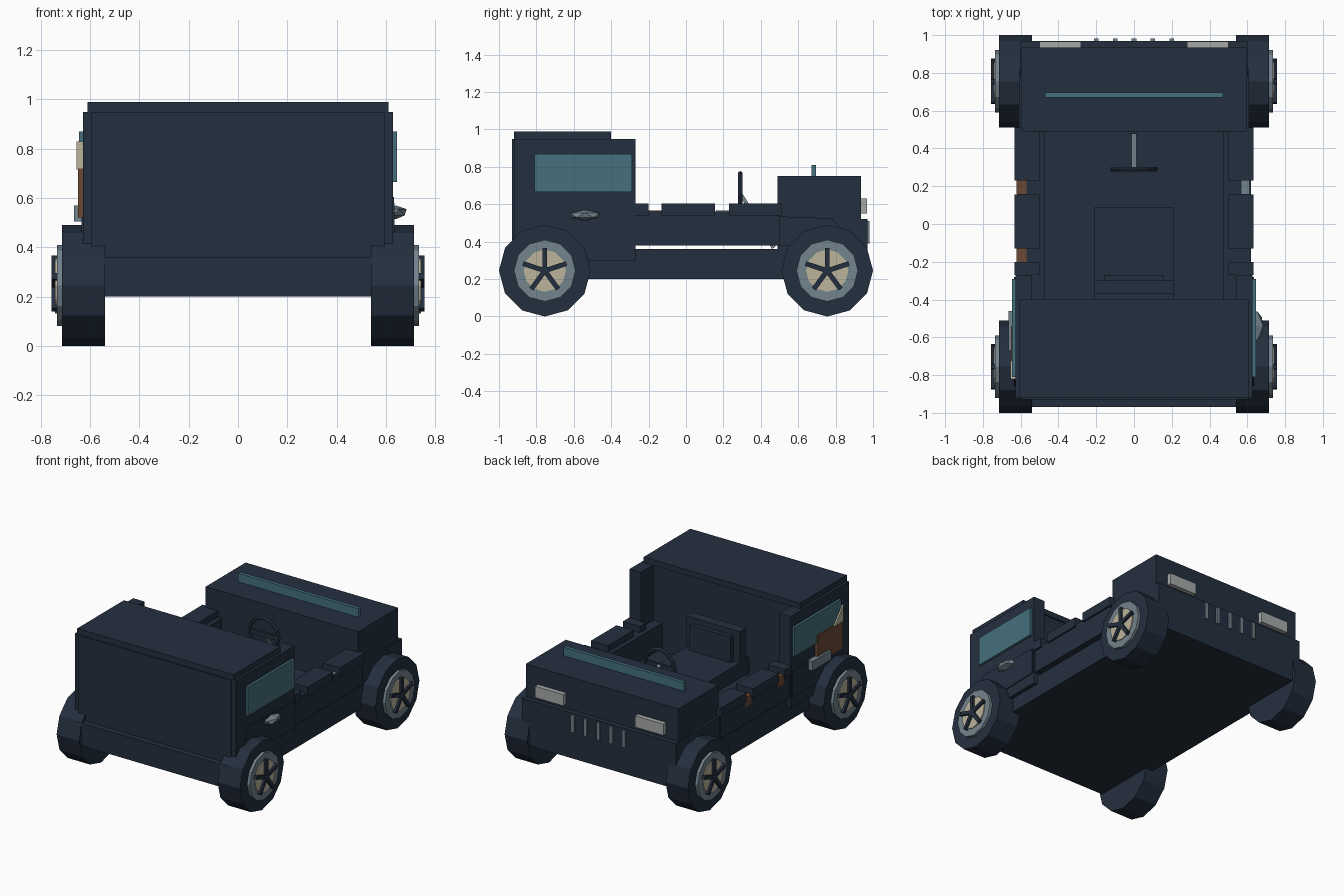
import bpy, bmesh, math
from mathutils import Matrix, Vector

if "Cube" in bpy.data.objects:
    bpy.data.objects.remove(bpy.data.objects["Cube"])


def mat(name, r, g, b):
    m = bpy.data.materials.new(name)
    m.diffuse_color = (r, g, b, 1)
    m.use_nodes = True
    m.node_tree.nodes["Principled BSDF"].inputs["Base Color"].default_value = m.diffuse_color
    return m


NAVY = mat("dark navy", 0.0176, 0.0284, 0.0490)
TEAL = mat("teal glass", 0.058, 0.162, 0.205)
LAMP = mat("lamp grey", 0.376, 0.402, 0.392)
STEEL = mat("steel grey", 0.171, 0.231, 0.270)
CREAM = mat("cream", 0.500, 0.455, 0.335)
BROWN = mat("brown", 0.150, 0.068, 0.036)


def finish(bm, name, material):
    bmesh.ops.recalc_face_normals(bm, faces=bm.faces[:])
    me = bpy.data.meshes.new(name)
    bm.to_mesh(me)
    bm.free()
    me.materials.append(material)
    ob = bpy.data.objects.new(name, me)
    bpy.context.collection.objects.link(ob)
    return ob


def box(name, x, y, z, material=NAVY):
    """Box from (min, max) ranges."""
    bm = bmesh.new()
    bmesh.ops.create_cube(bm, size=1)
    for v in bm.verts:
        v.co = [(a + b) / 2 + c * (b - a) for c, (a, b) in zip(v.co, (x, y, z))]
    return finish(bm, name, material)


def prism(name, x0, x1, profile, material=NAVY):
    """Side profile of (y, z) points extruded along x."""
    bm = bmesh.new()
    face = bm.faces.new([bm.verts.new((x0, y, z)) for y, z in profile])
    ext = bmesh.ops.extrude_face_region(bm, geom=[face])
    for v in ext["geom"]:
        if isinstance(v, bmesh.types.BMVert):
            v.co.x = x1
    return finish(bm, name, material)


def disc(name, x0, x1, y, z, r, material, sides=12):
    """Cylinder lying along x."""
    pts = [(y + r * math.sin(2 * math.pi * i / sides),
            z + r * math.cos(2 * math.pi * i / sides)) for i in range(sides)]
    return prism(name, x0, x1, pts, material)


def span(s, a, b):
    return tuple(sorted((s * a, s * b)))


# chassis, hood and bumper step
box("chassis", (-.60, .60), (-.97, .97), (.20, .36))
box("hood", (-.595, .595), (.49, .935), (.36, .75))
box("grille_base", (-.60, .60), (.50, .97), (.36, .52))
box("windscreen_strip", (-.47, .47), (.67, .695), (.745, .81), TEAL)
for i in range(-2, 3):
    box("grille_bar", (i * .1 - .012, i * .1 + .012), (.96, .982), (.39, .51), STEEL)

# tall cab and roof
box("cab", (-.595, .595), (-.93, -.41), (.34, .95))
box("roof", (-.61, .61), (-.92, -.40), (.95, .99))

for s in (-1, 1):
    box("headlight", span(s, .28, .50), (.93, .967), (.55, .63), LAMP)
    # cab sides with window
    box("cab_side", span(s, .54, .628), (-.92, -.27), (.30, .95))
    box("cab_window", span(s, .62, .645), (-.81, -.29), (.665, .87), TEAL)
    # low side walls with raised blocks
    box("side_wall", span(s, .47, .62), (-.41, .50), (.38, .56))
    for y in ((-.27, -.20), (-.13, .155), (.23, .51)):
        box("wall_block", span(s, .50, .633), y, (.54, .605))
    # wheel arches
    prism("rear_arch", s * .58, s * .635,
          [(-.86, .36), (-.86, .46), (-.77, .58), (-.28, .56), (-.28, .38)])
    prism("front_arch", s * .58, s * .61,
          [(.49, .38), (.49, .535), (.78, .525), (.84, .46), (.84, .38)])
    # wheels
    for y in (-.755, .755):
        disc("tyre", s * .54, s * .715, y, .245, .245, NAVY)
        disc("rim", s * .70, s * .735, y, .245, .165, STEEL)
        disc("hubcap", s * .72, s * .742, y, .245, .113, CREAM)
        disc("hub_bolt", s * .72, s * .757, y, .245, .025, NAVY, 8)
        for k in range(5):
            spoke = box("spoke", span(s, .735, .757), (-.013, .013), (0, .122))
            spoke.data.transform(Matrix.Translation((0, y, .245))
                                 @ Matrix.Rotation(k * 2 * math.pi / 5, 4, 'X'))

# trim in the wall notches
for y in ((-.20, -.13), (.16, .23)):
    box("brown_trim", (-.623, -.57), y, (.50, .566), BROWN)
box("grey_trim", (.57, .61), (.16, .23), (.50, .566), STEEL)

# left side pack
box("side_pack", (-.65, -.60), (-.82, -.54), (.52, .72), BROWN)
prism("pack_flap", -.655, -.60, [(-.82, .715), (-.82, .83), (-.72, .715)], CREAM)
box("left_handle", (-.665, -.61), (-.67, -.46), (.505, .57), STEEL)

# right handle: faceted pod
bm = bmesh.new()
bmesh.ops.create_icosphere(bm, subdivisions=1, radius=1)
for v in bm.verts:
    v.co = Vector((.64 + v.co.x * .05, -.54 + v.co.y * .09, .542 + v.co.z * .028))
finish(bm, "right_handle", STEEL)

# seat
box("seat_cushion", (-.21, .21), (-.40, .09), (.39, .50))
box("seat_back", (-.21, .21), (-.37, -.30), (.48, .72))
box("seat_pad", (-.16, .16), (-.31, -.27), (.50, .68))

# steering wheel and column
bm = bmesh.new()
R, r, n, m = .113, .014, 12, 6
rings = []
for i in range(n):
    a = 2 * math.pi * i / n
    rings.append([bm.verts.new(((R + r * math.cos(b)) * math.cos(a), .29 + r * math.sin(b),
                                .65 + (R + r * math.cos(b)) * math.sin(a)))
                  for b in (2 * math.pi * j / m for j in range(m))])
for i in range(n):
    for j in range(m):
        p, q, k = rings[i], rings[(i + 1) % n], (j + 1) % m
        bm.faces.new((p[j], p[k], q[k], q[j]))
finish(bm, "steering_wheel", NAVY)
box("steering_bar", (-.11, .11), (.282, .298), (.635, .665))
prism("steering_column", -.012, .012,
      [(.29, .64), (.30, .66), (.48, .375), (.46, .36)], STEEL)
